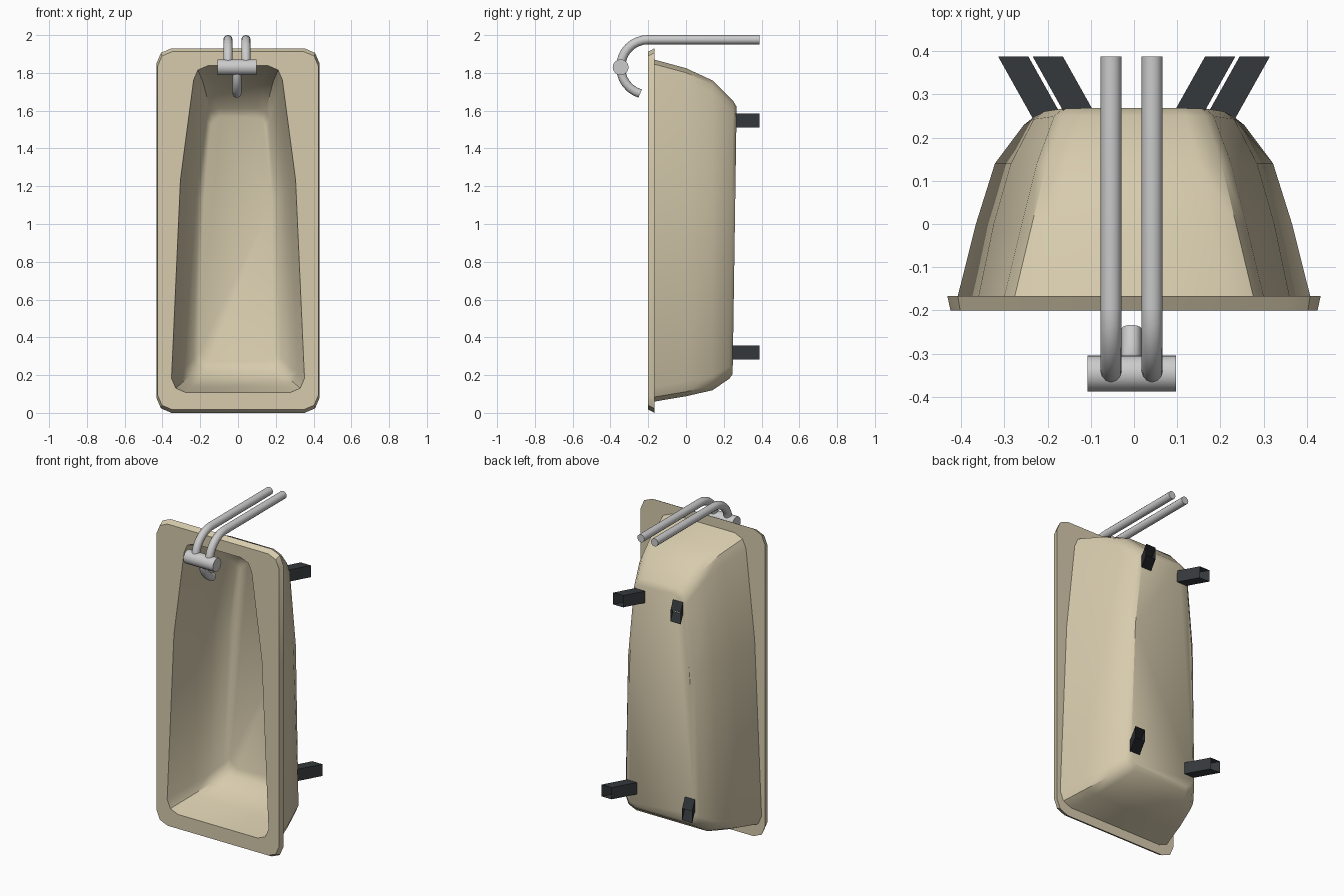
import bpy, bmesh, math
from mathutils import Vector

if "Cube" in bpy.data.objects:
    bpy.data.objects.remove(bpy.data.objects["Cube"])


def material(name, color):
    m = bpy.data.materials.new(name)
    m.diffuse_color = (*color, 1)
    m.use_nodes = True
    m.node_tree.nodes["Principled BSDF"].inputs["Base Color"].default_value = m.diffuse_color
    return m


enamel = material("beige_enamel", (0.68, 0.60, 0.42))
black = material("black_feet", (0.035, 0.04, 0.045))


def finish(bm, name, mat=None, angle=None):
    bmesh.ops.recalc_face_normals(bm, faces=bm.faces[:])
    me = bpy.data.meshes.new(name)
    bm.to_mesh(me)
    bm.free()
    ob = bpy.data.objects.new(name, me)
    bpy.context.collection.objects.link(ob)
    if mat:
        me.materials.append(mat)
    if angle:
        bpy.ops.object.select_all(action='DESELECT')
        ob.select_set(True)
        bpy.context.view_layer.objects.active = ob
        bpy.ops.object.shade_smooth_by_angle(angle=math.radians(angle))
    return ob


def loft(bm, rings):
    rows = [[bm.verts.new(p) for p in r] for r in rings]
    n = len(rows[0])
    for a, b in zip(rows, rows[1:]):
        for i in range(n):
            j = (i + 1) % n
            bm.faces.new((a[i], a[j], b[j], b[i]))
    bm.faces.new(rows[0])
    bm.faces.new(rows[-1])


def outline(y, z0, z1, w0, wm, w1, r, tilt=0.0):
    """Tapered round-cornered outline: bottom, middle and top half widths."""
    zm = z0 + 0.65 * (z1 - z0)
    k = 0.3 * r
    half = [(w0 - r, z0), (w0 - k, z0 + k), (w0, z0 + r), (wm, zm),
            (w1, z1 - r), (w1 - k, z1 - k), (w1 - r, z1)]
    pts = half + [(-x, z) for x, z in reversed(half)]
    return [(x, y + tilt * (z - 0.95), z) for x, z in pts]


# Tub: inner bowl, flat rim and outer shell in one closed loft
bm = bmesh.new()
loft(bm, [
    outline(0.225, 0.27, 1.57, 0.205, 0.18, 0.145, 0.05, 0.015),
    outline(0.205, 0.23, 1.61, 0.235, 0.21, 0.165, 0.06, 0.015),
    outline(0.11, 0.17, 1.71, 0.28, 0.25, 0.19, 0.07),
    outline(0.0, 0.14, 1.78, 0.315, 0.275, 0.21, 0.075),
    outline(-0.2, 0.108, 1.838, 0.352, 0.305, 0.235, 0.075),
    outline(-0.2, 0.018, 1.912, 0.425, 0.425, 0.425, 0.075),
    outline(-0.167, 0.0, 1.93, 0.432, 0.432, 0.432, 0.08),
    outline(-0.167, 0.06, 1.87, 0.408, 0.36, 0.30, 0.08),
    outline(0.0, 0.088, 1.825, 0.366, 0.325, 0.26, 0.08),
    outline(0.14, 0.12, 1.76, 0.322, 0.285, 0.225, 0.075),
    outline(0.24, 0.18, 1.65, 0.255, 0.232, 0.185, 0.065, 0.015),
    outline(0.258, 0.205, 1.62, 0.232, 0.208, 0.165, 0.055, 0.015),
])
finish(bm, "tub", enamel, 35)


# Splayed feet: open-ended square tubes behind the tub
def foot(name, side, x, z):
    bm = bmesh.new()
    rows = []
    for y in (0.245, 0.388):
        c = x + 0.56 * (y - 0.26)
        rows.append([bm.verts.new((side * (c + dx), y, z + dz))
                     for dx, dz in ((-.035, -.037), (.035, -.037), (.035, .037), (-.035, .037))])
    for i in range(4):
        j = (i + 1) % 4
        bm.faces.new((rows[0][i], rows[0][j], rows[1][j], rows[1][i]))
    finish(bm, name, black)


for side, tag in ((-1, "left"), (1, "right")):
    foot("upper_foot_" + tag, side, 0.128, 1.547)
    foot("lower_foot_" + tag, side, 0.208, 0.32)


# Tap: round tubes swept along paths in the y-z plane
def tube(name, x, path, radius, sides=12):
    pts = [Vector((x, y, z)) for y, z in path]
    rings = []
    for i, p in enumerate(pts):
        t = (pts[min(i + 1, len(pts) - 1)] - pts[max(i - 1, 0)]).normalized()
        u = Vector((1, 0, 0))
        v = t.cross(u)
        rings.append([p + radius * (math.cos(a) * u + math.sin(a) * v)
                      for a in (2 * math.pi * k / sides for k in range(sides))])
    bm = bmesh.new()
    loft(bm, rings)
    finish(bm, name, None, 40)


def arc(cy, cz, r, start, end, n):
    return [(cy + r * math.cos(a), cz + r * math.sin(a))
            for a in (math.radians(start + (end - start) * k / n) for k in range(n + 1))]


supply = [(0.388, 1.976)] + arc(-0.2, 1.83, 0.146, 90, 180, 8)
tube("supply_pipe_left", -0.053, supply, 0.0245)
tube("supply_pipe_right", 0.042, supply, 0.0245)
tube("spout", -0.006, arc(-0.2, 1.83, 0.146, 180, 253, 6), 0.0235)

# Mixer body lying across the pipes
bm = bmesh.new()
loft(bm, [[(x, -0.346 + 0.042 * math.cos(a), 1.83 + 0.042 * math.sin(a))
           for a in (2 * math.pi * k / 16 for k in range(16))] for x in (-0.108, 0.097)])
finish(bm, "mixer_body", None, 40)
